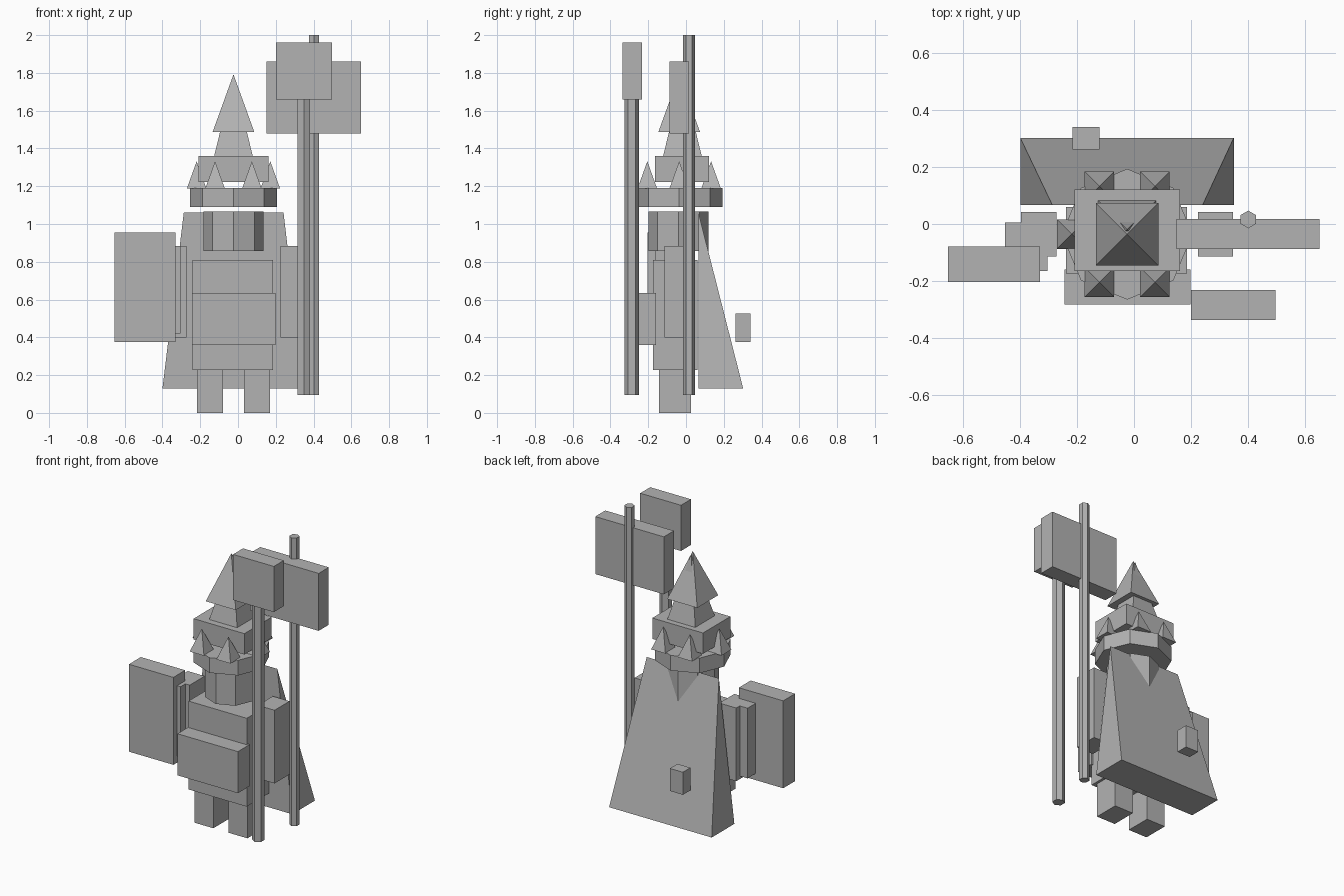
import bpy, bmesh, math

if "Cube" in bpy.data.objects:
    bpy.data.objects.remove(bpy.data.objects["Cube"])

grey = bpy.data.materials.new("plain grey")
grey.diffuse_color = (0.45, 0.45, 0.45, 1)
grey.use_nodes = True
grey.node_tree.nodes["Principled BSDF"].inputs["Base Color"].default_value = grey.diffuse_color


def finish(name, bm):
    bmesh.ops.recalc_face_normals(bm, faces=bm.faces)
    mesh = bpy.data.meshes.new(name)
    bm.to_mesh(mesh)
    bm.free()
    mesh.materials.append(grey)
    obj = bpy.data.objects.new(name, mesh)
    bpy.context.collection.objects.link(obj)
    return obj


def box(name, x, y, z):
    """Box from (min, max) ranges."""
    bm = bmesh.new()
    bmesh.ops.create_cube(bm, size=1)
    for v in bm.verts:
        v.co = [r[0] + (c + 0.5) * (r[1] - r[0]) for c, r in zip(v.co, (x, y, z))]
    return finish(name, bm)


def prism(name, sides, cx, cy, z, r, r_top, turn=0):
    """Column, or a pyramid when r_top is 0; turn is the angle of the first corner."""
    bm = bmesh.new()
    ring = []
    for i in range(sides):
        a = math.radians(turn) + math.tau * i / sides
        ring.append((math.cos(a), math.sin(a)))
    low = [bm.verts.new((cx + r * c, cy + r * s, z[0])) for c, s in ring]
    bm.faces.new(low)
    if r_top == 0:
        tip = bm.verts.new((cx, cy, z[1]))
        for i in range(sides):
            bm.faces.new((low[i], low[(i + 1) % sides], tip))
    else:
        top = [bm.verts.new((cx + r_top * c, cy + r_top * s, z[1])) for c, s in ring]
        bm.faces.new(top)
        for i in range(sides):
            j = (i + 1) % sides
            bm.faces.new((low[i], low[j], top[j], top[i]))
    return finish(name, bm)


CX, CY = -0.024, -0.036     # figure's own axis
R2 = math.sqrt(2)

# Legs, torso and belly plate
box("leg_left", (-0.218, -0.08), (-0.143, 0.026), (0, 0.226))
box("leg_right", (0.031, 0.169), (-0.143, 0.026), (0, 0.226))
box("torso", (-0.24, 0.186), (-0.174, 0.06), (0.226, 0.81))
box("belly_plate", (-0.244, 0.198), (-0.284, -0.16), (0.36, 0.635))

# Arms, forearm and shield
box("arm_left", (-0.397, -0.273), (-0.115, 0.042), (0.40, 0.884))
box("arm_right", (0.225, 0.348), (-0.115, 0.042), (0.40, 0.884))
box("forearm", (-0.454, -0.305), (-0.165, 0.005), (0.42, 0.884))
box("shield", (-0.655, -0.33), (-0.204, -0.08), (0.376, 0.954))

# Cape: a wedge running to a sharp top edge
bm = bmesh.new()
fl, fr, br, bl, tl, tr = [bm.verts.new(p) for p in (
    (-0.40, 0.066, 0.128), (0.351, 0.066, 0.128), (0.351, 0.303, 0.128),
    (-0.40, 0.303, 0.128), (-0.287, 0.066, 1.06), (0.241, 0.066, 1.06))]
for f in ((fl, fr, br, bl), (fl, fr, tr, tl), (bl, br, tr, tl), (fl, bl, tl), (fr, br, tr)):
    bm.faces.new(f)
finish("cape", bm)
box("cape_block", (-0.216, -0.121), (0.262, 0.341), (0.376, 0.525))

# Head, crown band and crown spikes
prism("head", 8, CX, -0.04, (0.858, 1.066), 0.158, 0.158)
prism("crown_band", 8, CX, CY, (1.09, 1.19), 0.23, 0.23)
for i in range(6):
    a = math.tau * i / 6
    prism("crown_spike", 4, CX + 0.195 * math.cos(a), CY + 0.195 * math.sin(a),
          (1.187, 1.332), 0.052 * R2, 0, 45)

# Hat block with two nested pyramids
box("hat_block", (-0.209, 0.162), (-0.165, 0.121), (1.222, 1.36))
prism("hat_lower_pyramid", 4, CX, -0.019, (1.36, 1.78), 0.102 * R2, 0, 45)
prism("hat_upper_pyramid", 4, CX, CY, (1.488, 1.792), 0.11 * R2, 0, 45)

# Two poles with their head blocks
prism("rear_pole", 6, 0.402, 0.016, (0.095, 2.0), 0.031, 0.031, 90)
box("rear_pole_block", (0.15, 0.652), (-0.088, 0.017), (1.48, 1.86))
prism("front_pole", 6, 0.349, -0.287, (0.095, 1.8), 0.038, 0.038, 90)
box("front_pole_block", (0.20, 0.498), (-0.337, -0.233), (1.658, 1.96))
